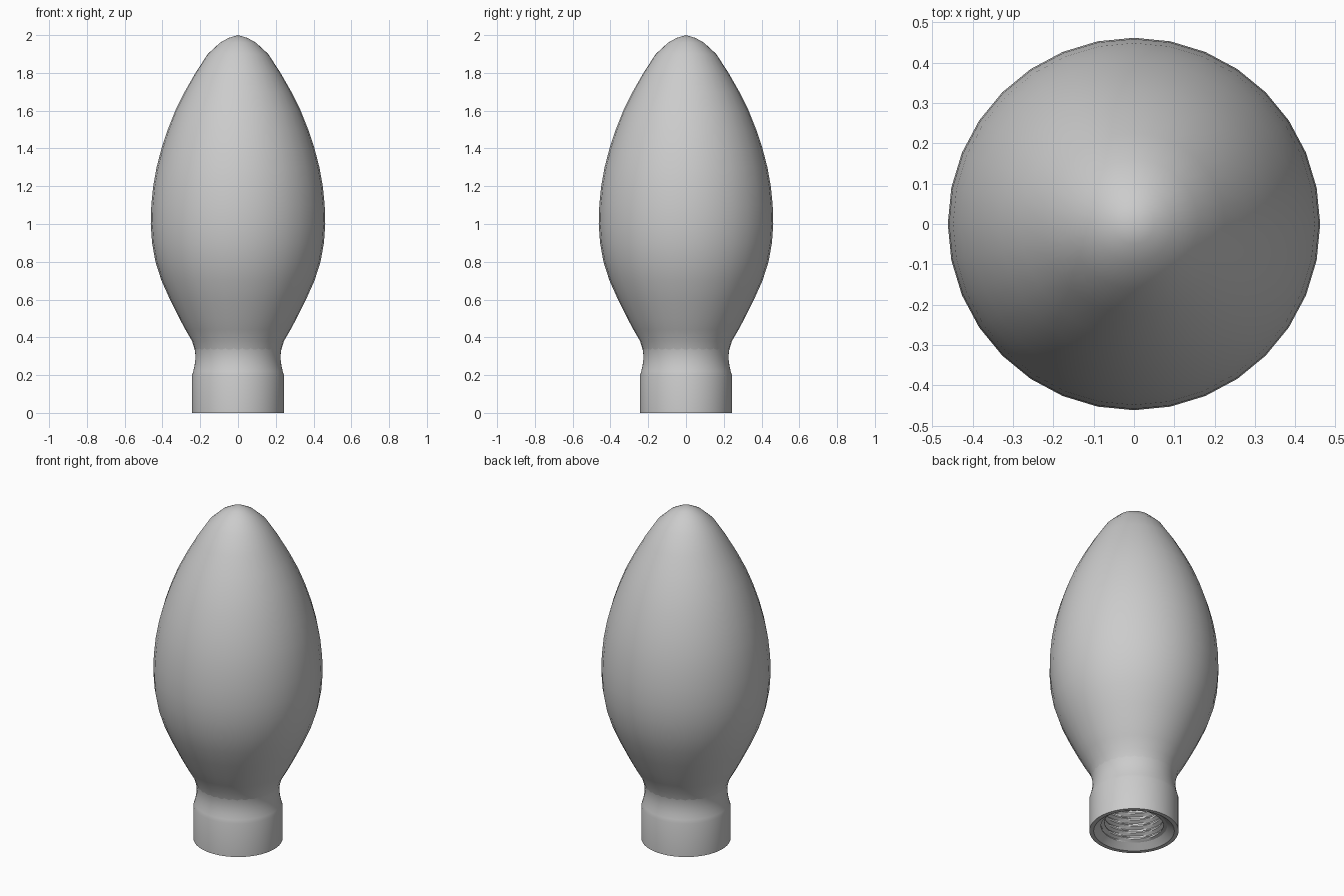
import bpy, bmesh, math

cube = bpy.data.objects.get("Cube")
if cube:
    bpy.data.objects.remove(cube, do_unlink=True)

GREY = (0.6, 0.6, 0.6, 1)
grey = bpy.data.materials.new("plain grey")
grey.use_nodes = True
grey.diffuse_color = GREY
grey.node_tree.nodes["Principled BSDF"].inputs["Base Color"].default_value = GREY


def make_object(name, bm, angle):
    bmesh.ops.remove_doubles(bm, verts=bm.verts, dist=0.0001)
    bmesh.ops.recalc_face_normals(bm, faces=bm.faces)
    mesh = bpy.data.meshes.new(name)
    bm.to_mesh(mesh)
    bm.free()
    mesh.materials.append(grey)
    obj = bpy.data.objects.new(name, mesh)
    bpy.context.collection.objects.link(obj)
    bpy.ops.object.select_all(action='DESELECT')
    obj.select_set(True)
    bpy.context.view_layer.objects.active = obj
    bpy.ops.object.shade_smooth_by_angle(angle=math.radians(angle))
    return obj


def surface(bm, sides, rows, point):
    """Wrap a grid round the z axis; point(row, angle) gives radius, height."""
    def place(row, side):
        a = math.tau * side / sides
        r, z = point(row, a)
        return bm.verts.new((r * math.cos(a), r * math.sin(a), z))
    grid = [[place(j, i) for i in range(sides)] for j in range(rows)]
    for low, high in zip(grid, grid[1:]):
        for i in range(sides):
            k = (i + 1) % sides
            bm.faces.new((low[i], low[k], high[k], high[i]))
    return grid


# Bulb: pointed egg that narrows into the neck
bulb_profile = [(0.228, 0.33), (0.243, 0.38), (0.278, 0.44), (0.31, 0.5),
                (0.36, 0.6), (0.405, 0.7), (0.437, 0.8), (0.455, 0.9),
                (0.462, 1.0), (0.459, 1.1), (0.449, 1.2), (0.431, 1.3),
                (0.405, 1.4), (0.372, 1.5), (0.332, 1.6), (0.282, 1.7),
                (0.225, 1.8), (0.16, 1.9), (0.095, 1.96), (0.05, 1.985)]
bm = bmesh.new()
grid = surface(bm, 32, len(bulb_profile), lambda j, a: bulb_profile[j])
tip = bm.verts.new((0, 0, 2.0))
for i in range(32):
    bm.faces.new((grid[-1][i], grid[-1][(i + 1) % 32], tip))
make_object("bulb", bm, 40)

# Socket: straight collar, concave neck and bevelled opening
SIDES = 64
socket_profile = [(0.18, 0.03), (0.22, 0.0), (0.243, 0.0), (0.243, 0.2),
                  (0.237, 0.22), (0.23, 0.25), (0.226, 0.28), (0.226, 0.31),
                  (0.23, 0.34), (0.238, 0.37)]
bm = bmesh.new()
surface(bm, SIDES, len(socket_profile), lambda j, a: socket_profile[j])
make_object("socket", bm, 30)

# Thread: helical ridges lining a blind hole
PITCH, START, DEPTH, STEPS = 0.04, 0.03, 0.32, 64


def thread_point(row, angle):
    z = START + DEPTH * row / STEPS
    phase = (z / PITCH - angle / math.tau) % 1
    ridge = min(1, max(0, 1.5 - abs(phase - 0.5) * 4))
    return (0.18 if row == 0 else 0.18 - 0.02 * ridge), z


bm = bmesh.new()
grid = surface(bm, SIDES, STEPS + 1, thread_point)
bm.faces.new(grid[-1])
bmesh.ops.recalc_face_normals(bm, faces=bm.faces)
thread = make_object("inner_thread", bm, 30)
thread.data.flip_normals()
